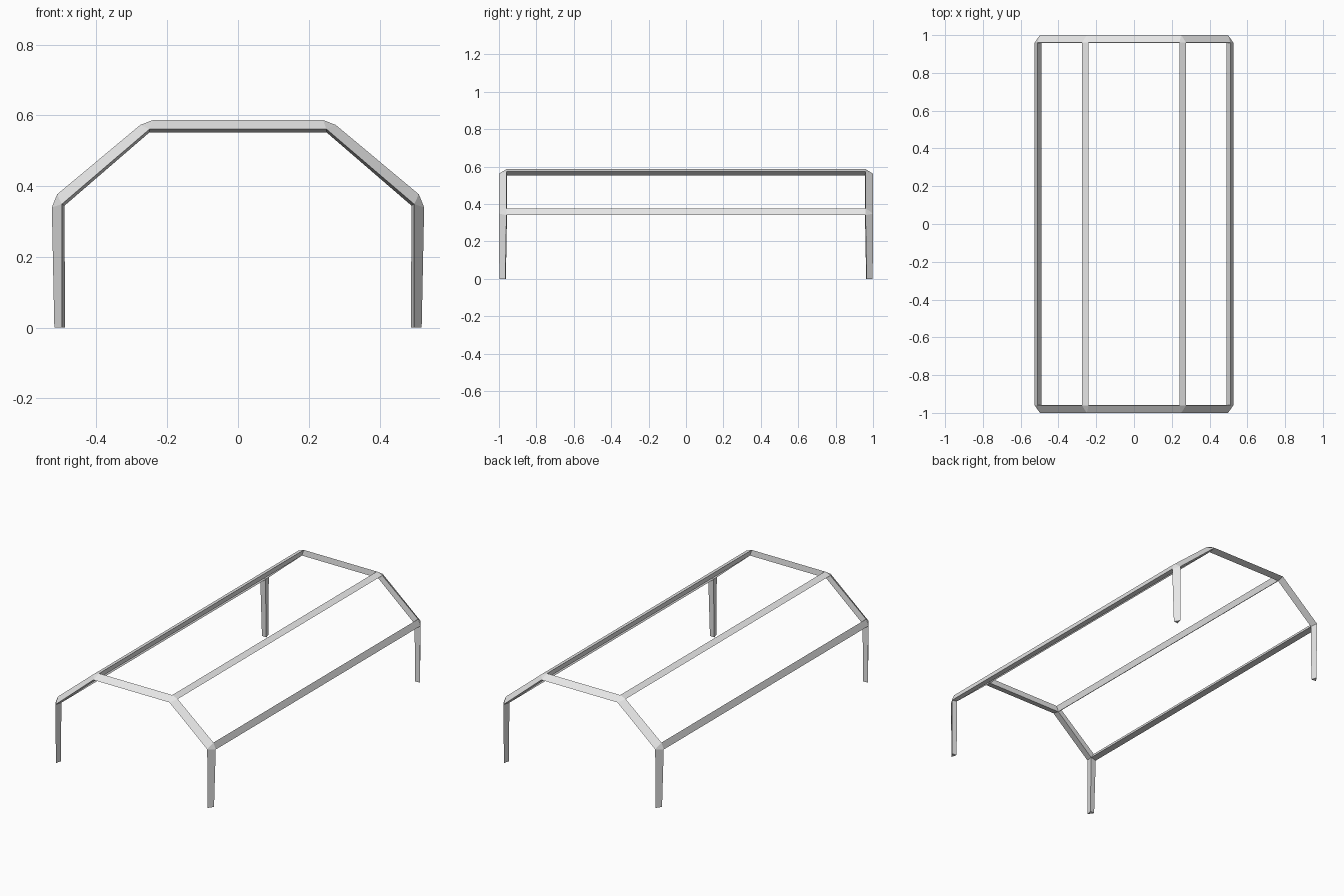
import bpy
from mathutils import Vector

cube = bpy.data.objects.get("Cube")
if cube:
    bpy.data.objects.remove(cube, do_unlink=True)

grey = bpy.data.materials.new("light_grey")
grey.use_nodes = True
grey.diffuse_color = (0.8, 0.8, 0.8, 1)
grey.node_tree.nodes["Principled BSDF"].inputs["Base Color"].default_value = (0.8, 0.8, 0.8, 1)

# Joint corners: upper and lower edge of the outer face, end point, inner point
EAVE = {"up": (0.511, 0.96, 0.377), "down": (0.526, 0.96, 0.34),
        "end": (0.498, 1.0, 0.349), "inner": (0.49, 0.957, 0.345)}
RIDGE = {"up": (0.24, 0.96, 0.587), "down": (0.276, 0.96, 0.573),
         "end": (0.25, 1.0, 0.561), "inner": (0.25, 0.957, 0.552)}
FOOT = {"down": (0.519, 0.966, 0), "end": (0.498, 0.998, 0), "inner": (0.489, 0.963, 0)}


def corners(joint, sx, sy, keys):
    return [Vector((x * sx, y * sy, z)) for x, y, z in (joint[k] for k in keys)]


def build(name, verts, faces, inside):
    """Make a flat-shaded object whose faces all point away from inside."""
    outward = []
    for face in faces:
        a, b, c = (verts[i] for i in face[:3])
        mid = sum((verts[i] for i in face), Vector()) / len(face)
        flip = (b - a).cross(c - a).dot(mid - inside) < 0
        outward.append(face[::-1] if flip else face)
    mesh = bpy.data.meshes.new(name)
    mesh.from_pydata([tuple(v) for v in verts], [], outward)
    mesh.materials.append(grey)
    obj = bpy.data.objects.new(name, mesh)
    bpy.context.collection.objects.link(obj)


def bar(name, start, finish, cap=False):
    """Three-sided bar between two triangular sections."""
    verts = start + finish
    faces = [(i, (i + 1) % 3, (i + 1) % 3 + 3, i + 3) for i in range(3)]
    if cap:
        faces.append((3, 4, 5))
    build(name, verts, faces, sum(verts, Vector()) / 6)


leg_keys = ("down", "end", "inner")
upper_keys = ("up", "end", "inner")
rail_keys = ("up", "down", "inner")

for sy, end in ((-1, "front"), (1, "back")):
    # Flat bar across the top of each arch
    bar(f"{end}_top_bar", corners(RIDGE, -1, sy, upper_keys), corners(RIDGE, 1, sy, upper_keys))
    for sx, side in ((-1, "right"), (1, "left")):
        # Tapered leg with a closed foot, and sloping arch bar
        bar(f"{end}_{side}_leg", corners(EAVE, sx, sy, leg_keys),
            corners(FOOT, sx, sy, leg_keys), cap=True)
        bar(f"{end}_{side}_slope_bar", corners(EAVE, sx, sy, upper_keys),
            corners(RIDGE, sx, sy, leg_keys))
        # Bevelled corner plates that close the joints
        for joint, level in ((EAVE, "lower"), (RIDGE, "upper")):
            build(f"{end}_{side}_{level}_corner", corners(joint, sx, sy, ("up", "down", "end")),
                  [(0, 1, 2)], corners(joint, sx, sy, ("inner",))[0])

# Long rails joining the two arches
for sx, side in ((-1, "right"), (1, "left")):
    for joint, level in ((EAVE, "lower"), (RIDGE, "upper")):
        bar(f"{side}_{level}_rail", corners(joint, sx, -1, rail_keys), corners(joint, sx, 1, rail_keys))
